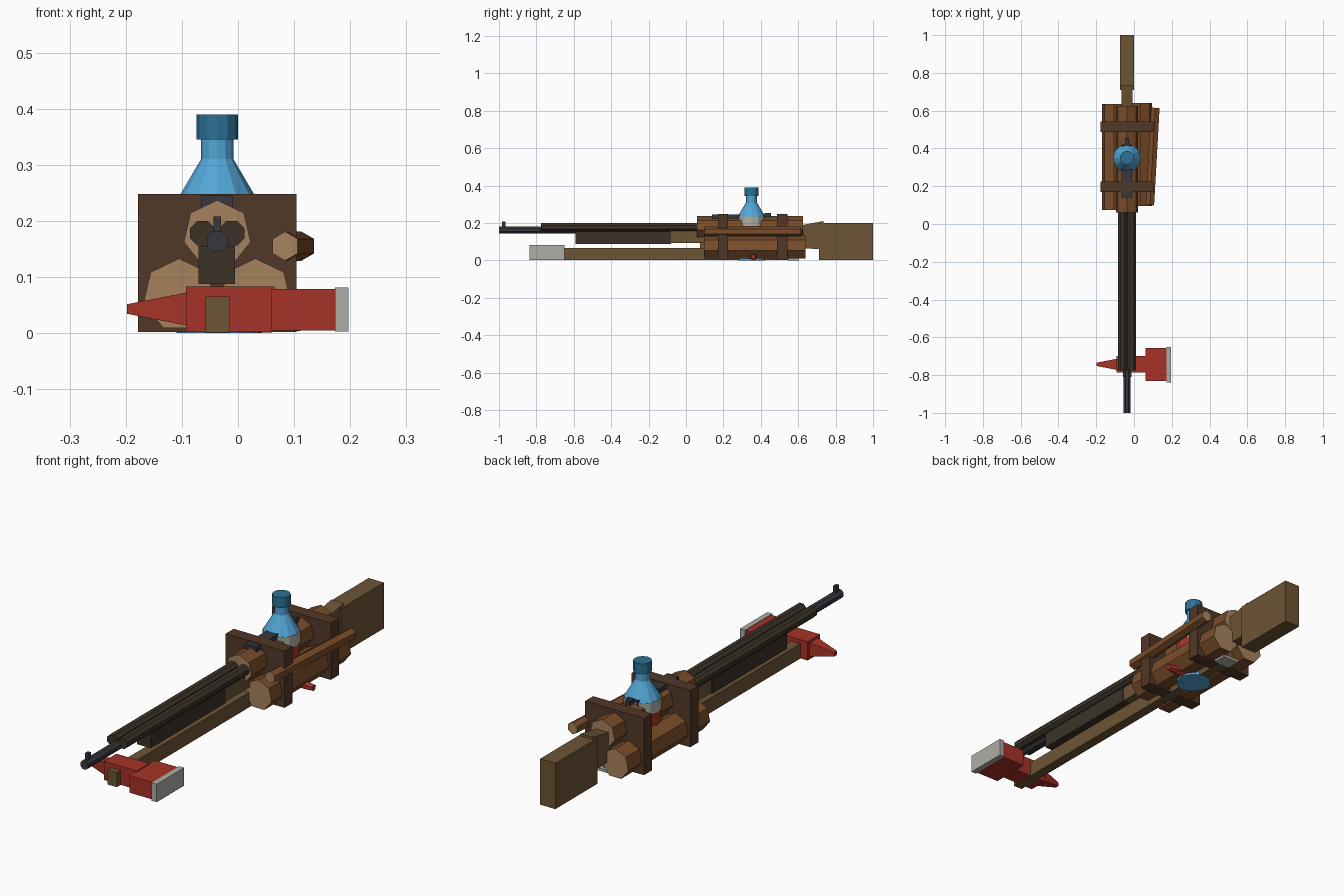
import bpy, bmesh
from math import pi
from mathutils import Vector, Matrix

if "Cube" in bpy.data.objects:
    bpy.data.objects.remove(bpy.data.objects["Cube"])


def material(name, rgb):
    m = bpy.data.materials.new(name)
    lin = [(c / 255) ** 2.2 for c in rgb]
    m.diffuse_color = (*lin, 1)
    m.use_nodes = True
    m.node_tree.nodes["Principled BSDF"].inputs["Base Color"].default_value = m.diffuse_color
    return m


BARK = material("bark", (122, 78, 46))
CUT = material("cut_wood", (165, 128, 94))
STRAP = material("strap", (82, 59, 44))
WOOD = material("gun_wood", (108, 85, 56))
DARK = material("dark_wood", (62, 54, 44))
STEEL = material("steel", (58, 58, 66))
RED = material("red_paint", (165, 54, 44))
EDGE = material("bare_edge", (172, 172, 164))
BLUE = material("blue_plastic", (84, 165, 214))
CAP = material("blue_cap", (48, 112, 148))


def finish(bm, name, *mats):
    bmesh.ops.recalc_face_normals(bm, faces=bm.faces)
    me = bpy.data.meshes.new(name)
    bm.to_mesh(me)
    bm.free()
    for m in mats:
        me.materials.append(m)
    ob = bpy.data.objects.new(name, me)
    bpy.context.collection.objects.link(ob)
    return ob


def box(name, x, y, z, mat):
    bm = bmesh.new()
    bmesh.ops.create_cube(bm, size=1)
    for v in bm.verts:
        v.co = [(a + b) / 2 + c * (b - a) for (a, b), c in zip((x, y, z), v.co)]
    return finish(bm, name, mat)


def rod(name, a, b, r, sides, mat, end_mat=None, r2=None, phase=0.0):
    """Prism from a to b; phase turns the first corner away from straight up."""
    a, b = Vector(a), Vector(b)
    d = (b - a).normalized()
    up = (Vector((0, 0, 1)) - d * d.z).normalized()
    side = d.cross(up)
    bm = bmesh.new()
    rings = []
    for p, rad in ((a, r), (b, r if r2 is None else r2)):
        rings.append([bm.verts.new(p + rad * (Matrix.Rotation(phase + 2 * pi * i / sides, 3, d) @ up))
                      for i in range(sides)])
    for i in range(sides):
        j = (i + 1) % sides
        bm.faces.new((rings[0][i], rings[0][j], rings[1][j], rings[1][i]))
    for ring in rings:
        f = bm.faces.new(ring)
        f.material_index = 1 if end_mat else 0
    return finish(bm, name, mat, *([end_mat] if end_mat else []))


def lathe(name, cx, cy, profile, sides, mat):
    bm = bmesh.new()
    for (r1, z1), (r2, z2) in zip(profile, profile[1:]):
        bmesh.ops.create_cone(bm, segments=sides, radius1=r1, radius2=r2, depth=z2 - z1,
                              matrix=Matrix.Translation((cx, cy, (z1 + z2) / 2)),
                              cap_ends=False)
    bmesh.ops.remove_doubles(bm, verts=bm.verts, dist=1e-5)
    bmesh.ops.holes_fill(bm, edges=bm.edges, sides=0)
    return finish(bm, name, mat)


C = -0.037  # centre plane of the bundle

# three stacked logs and a thin slanted stick
rod("log_left", (-0.105, 0.075, 0.068), (-0.105, 0.635, 0.068), 0.065, 7, BARK, CUT)
rod("log_right", (0.031, 0.095, 0.068), (0.031, 0.64, 0.068), 0.065, 7, BARK, CUT)
rod("log_top", (C, 0.06, 0.176), (C, 0.625, 0.176), 0.061, 7, BARK, CUT)
rod("stick", (0.084, 0.10, 0.155), (0.113, 0.615, 0.155), 0.026, 6, BARK, CUT)

# two straps
for n, y in (("front", 0.17), ("rear", 0.487)):
    box("strap_" + n, (-0.178, 0.104), (y, y + 0.055), (0.002, 0.248), STRAP)

# rifle
rod("barrel", (C, -1, 0.163), (C, 0.2, 0.163), 0.02, 8, STEEL, phase=pi / 8)
box("front_sight", (C - 0.007, C + 0.007), (-0.985, -0.965), (0.165, 0.208), STEEL)
for n, dx in (("left", -0.026), ("right", 0.026)):
    rod("handguard_" + n, (C + dx, -0.775, 0.178), (C + dx, 0.1, 0.178), 0.024, 8, DARK, phase=pi / 8)
box("forend", (-0.07, -0.005), (-0.59, -0.08), (0.088, 0.155), DARK)
box("stock_front", (-0.067, -0.008), (-0.085, 0.65), (0.092, 0.165), WOOD)
box("receiver", (-0.065, -0.01), (0.14, 0.42), (0.14, 0.246), STEEL)
box("rear_sight", (C - 0.01, C + 0.01), (0.42, 0.455), (0.2, 0.252), STEEL)
box("butt_stock", (-0.074, 0), (0.71, 1), (0.002, 0.2), WOOD)

# sloped stock wrist
bm = bmesh.new()
side = bm.faces.new([bm.verts.new((-0.067, y, z)) for y, z in
                     ((0.6, 0.065), (0.735, 0.06), (0.735, 0.21), (0.6, 0.185))])
ext = bmesh.ops.extrude_face_region(bm, geom=[side])["geom"]
bmesh.ops.translate(bm, verts=[g for g in ext if isinstance(g, bmesh.types.BMVert)], vec=(0.059, 0, 0))
bm.faces.new([v for v in side.verts]) if not side.is_valid else None
finish(bm, "stock_wrist", WOOD)

# fire axe
box("axe_handle", (-0.058, -0.014), (-0.81, 0.59), (0.001, 0.065), WOOD)
box("axe_head", (-0.093, 0.065), (-0.785, -0.7), (0.002, 0.083), RED)
box("axe_blade", (0.06, 0.175), (-0.83, -0.657), (0.005, 0.079), RED)
box("axe_edge", (0.173, 0.197), (-0.838, -0.65), (0.003, 0.081), EDGE)
rod("axe_pick", (-0.09, -0.743, 0.043), (-0.198, -0.743, 0.043), 0.042, 4, RED, r2=0.012, phase=pi / 4)

# bottle standing through the bundle
B = (C, 0.35)
lathe("bottle_base", *B, [(0.073, 0), (0.073, 0.07)], 12, BLUE)
lathe("bottle_band", *B, [(0.074, 0.07), (0.074, 0.185)], 12, RED)
lathe("bottle_label", *B, [(0.075, 0.185), (0.075, 0.235)], 12, EDGE)
lathe("bottle_top", *B, [(0.073, 0.235), (0.029, 0.31), (0.029, 0.35)], 12, BLUE)
lathe("bottle_cap", *B, [(0.037, 0.345), (0.037, 0.39)], 12, CAP)

# small red peg and grey plate under the logs
rod("red_peg", (0.03, 0.36, 0.022), (0.112, 0.36, 0.018), 0.022, 6, RED, r2=0.014)
box("under_plate", (-0.07, 0.01), (0.545, 0.605), (0, 0.012), EDGE)
